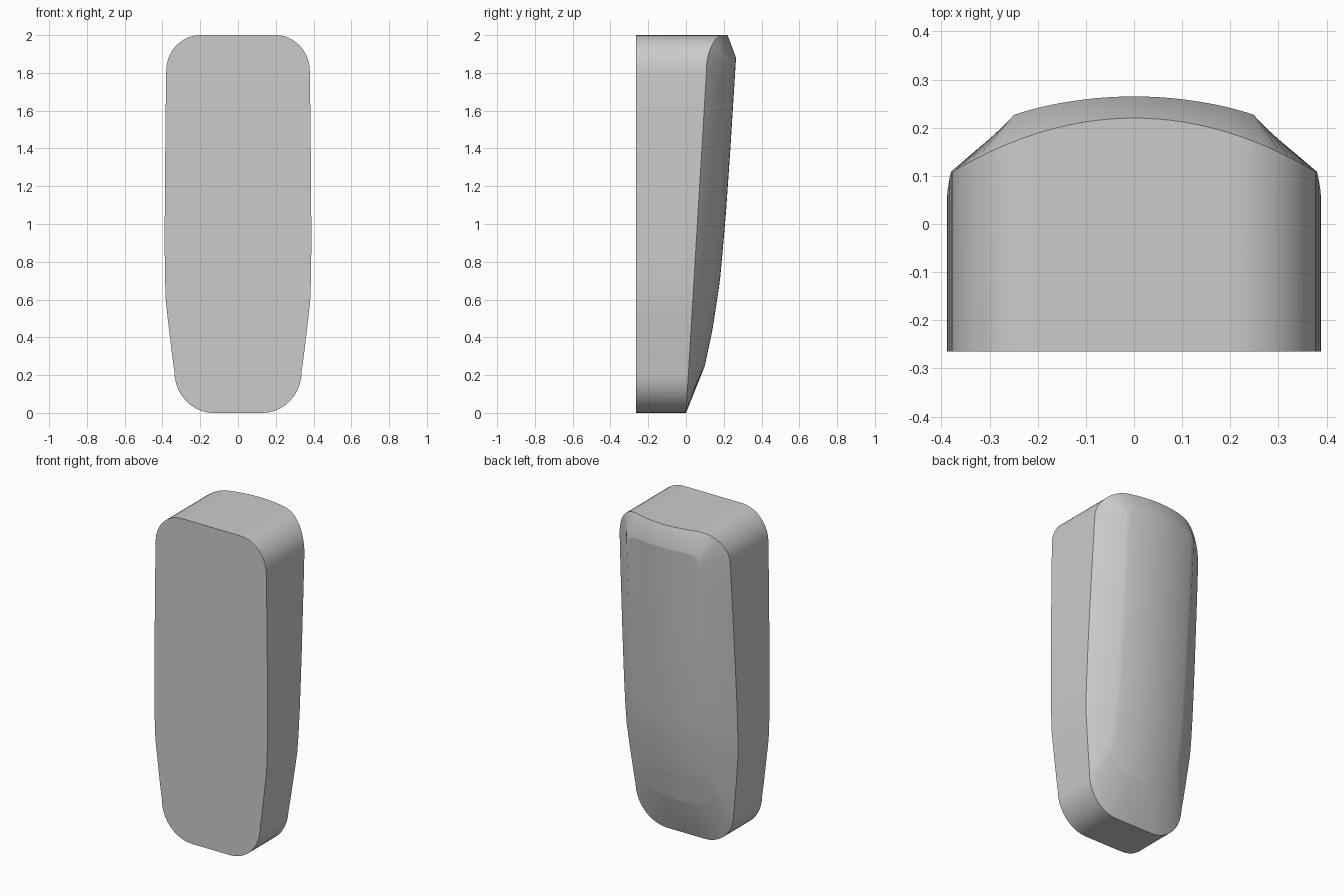
import bpy, bmesh
from math import sin, cos, pi

cube = bpy.data.objects.get("Cube")
if cube:
    bpy.data.objects.remove(cube, do_unlink=True)

FRONT = -0.265
COLS = 16
ARC = 10


def corner(cx, cz, rx, rz, start):
    """Quarter ellipse on the +x side."""
    return [(cx + rx * cos(a), cz + rz * sin(a))
            for a in (start + k * pi / 2 / ARC for k in range(ARC + 1))]


# half outline (half width, height) from bottom edge to top edge
side = [(0.348, 0.3), (0.36, 0.4), (0.372, 0.5), (0.382, 0.59), (0.386, 0.7),
        (0.388, 0.85), (0.388, 1.0), (0.387, 1.2), (0.385, 1.4), (0.383, 1.6)]
half = (corner(0.13, 0.22, 0.207, 0.22, -pi / 2) + side
        + corner(0.2, 1.81, 0.18, 0.19, 0))
ROWS = len(half) - 1

# back profile along the centre line (height, depth)
crown_points = [(0.25, 0.1), (0.45, 0.142), (0.7, 0.18), (1.05, 0.211),
                (1.4, 0.235), (1.88, 0.265)]


def crown(z):
    for (z0, y0), (z1, y1) in zip(crown_points, crown_points[1:]):
        if z <= z1:
            return y0 + (y1 - y0) * (z - z0) / (z1 - z0)
    return crown_points[-1][1]


def rim(i, j):
    """Rear rim of the side wall."""
    w, z = half[i]
    x = w * (2 * j / COLS - 1)
    y = 0.22 - 0.11 * (x / 0.375) ** 2 if z > 1.81 else 0.06 * z
    return x, y, z


def back(i, j):
    """Domed back panel inside the chamfer."""
    w, z = half[i]
    x = min(0.25, 0.85 * w) * (2 * j / COLS - 1)
    z = 0.25 + z * 0.815
    return x, crown(z) - 0.037 * (x / 0.25) ** 2, z


# boundary of the grid, walked once around
border = ([(0, j) for j in range(COLS)] + [(i, COLS) for i in range(ROWS)]
          + [(ROWS, j) for j in range(COLS, 0, -1)]
          + [(i, 0) for i in range(ROWS, 0, -1)])

bm = bmesh.new()
grid = {(i, j): bm.verts.new(back(i, j))
        for i in range(ROWS + 1) for j in range(COLS + 1)}
for i in range(ROWS):
    for j in range(COLS):
        bm.faces.new([grid[i, j], grid[i, j + 1], grid[i + 1, j + 1], grid[i + 1, j]])

# back panel edge, rim and front outline joined by chamfer and wall
inner_ring = [grid[k] for k in border]
rim_ring = [bm.verts.new(rim(*k)) for k in border]
front_ring = []
for v in rim_ring:
    front_ring.append(bm.verts.new((v.co.x, FRONT, v.co.z)))
for a, b in ((inner_ring, rim_ring), (rim_ring, front_ring)):
    for k in range(len(border)):
        n = (k + 1) % len(border)
        bm.faces.new([a[k], a[n], b[n], b[k]])
bm.faces.new(front_ring)
bmesh.ops.recalc_face_normals(bm, faces=bm.faces)

mesh = bpy.data.meshes.new("body")
bm.to_mesh(mesh)
bm.free()
body = bpy.data.objects.new("body", mesh)
bpy.context.collection.objects.link(body)

# plain grey finish
grey = bpy.data.materials.new("light grey")
grey.use_nodes = True
colour = (0.6, 0.6, 0.6, 1)
grey.diffuse_color = colour
grey.node_tree.nodes["Principled BSDF"].inputs["Base Color"].default_value = colour
mesh.materials.append(grey)

bpy.ops.object.select_all(action='DESELECT')
body.select_set(True)
bpy.context.view_layer.objects.active = body
bpy.ops.object.shade_smooth_by_angle(angle=pi / 6)
